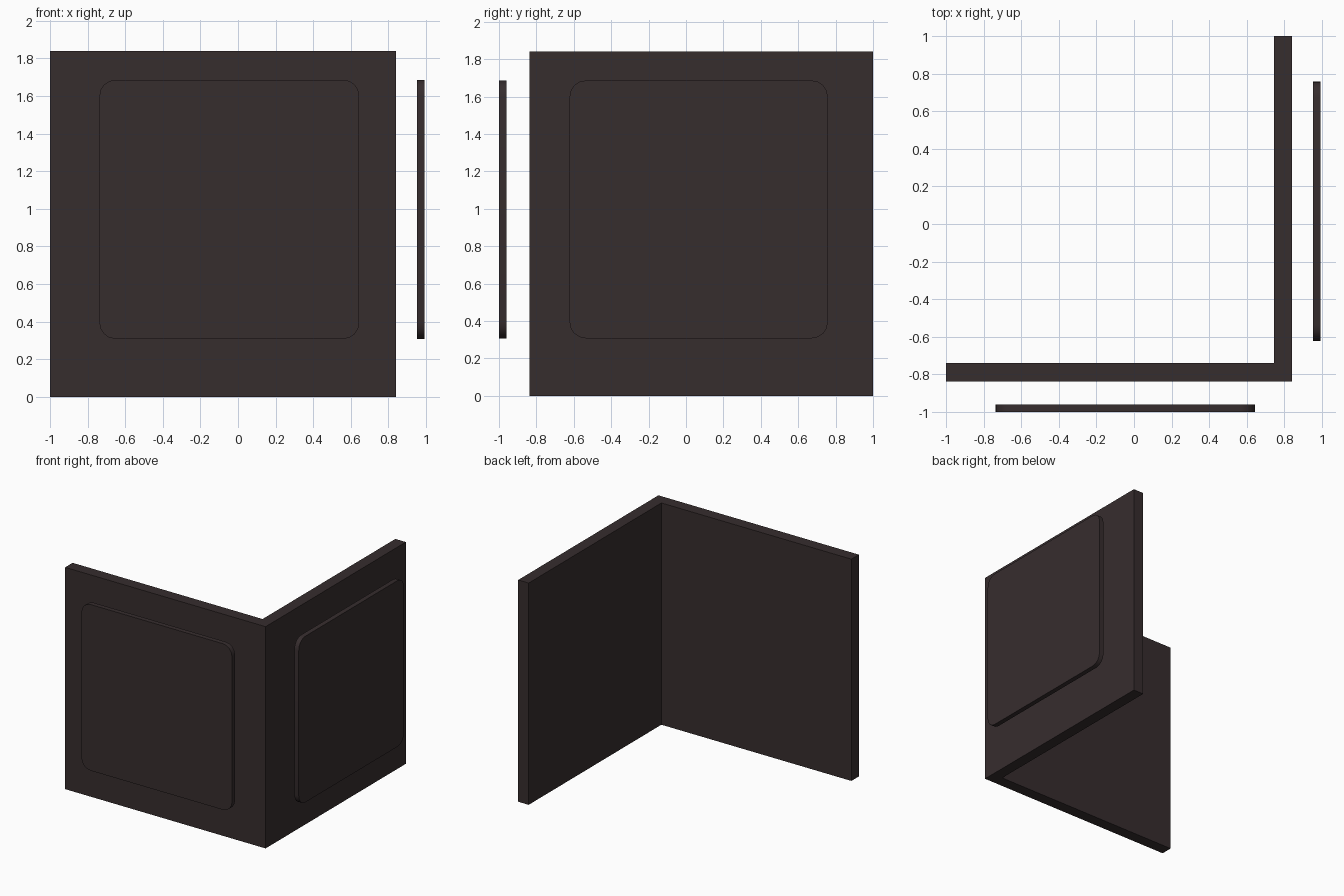
import bpy, bmesh, math

if "Cube" in bpy.data.objects:
    bpy.data.objects.remove(bpy.data.objects["Cube"])

mat = bpy.data.materials.new("dark_brown")
mat.diffuse_color = (0.037, 0.026, 0.027, 1)
mat.use_nodes = True
mat.node_tree.nodes["Principled BSDF"].inputs["Base Color"].default_value = mat.diffuse_color


def extrude_profile(name, points, offset):
    """Closed solid from a planar outline swept by an offset vector."""
    bm = bmesh.new()
    face = bm.faces.new([bm.verts.new(p) for p in points])
    res = bmesh.ops.extrude_face_region(bm, geom=[face], use_keep_orig=True)
    bmesh.ops.translate(bm, vec=offset,
                        verts=[v for v in res["geom"] if isinstance(v, bmesh.types.BMVert)])
    bmesh.ops.recalc_face_normals(bm, faces=bm.faces[:])
    mesh = bpy.data.meshes.new(name)
    bm.to_mesh(mesh)
    bm.free()
    mesh.materials.append(mat)
    obj = bpy.data.objects.new(name, mesh)
    bpy.context.collection.objects.link(obj)
    return obj


def rounded_rect(u0, u1, v0, v1, r, steps=4):
    """Outline points of a rectangle with rounded corners."""
    pts = []
    corners = [(u1 - r, v1 - r), (u0 + r, v1 - r), (u0 + r, v0 + r), (u1 - r, v0 + r)]
    for q, (cu, cv) in enumerate(corners):
        for i in range(steps + 1):
            a = math.pi / 2 * (q + i / steps)
            pts.append((cu + r * math.cos(a), cv + r * math.sin(a)))
    return pts


# L-shaped corner wall
outline = [(-1, -0.838), (0.84, -0.838), (0.84, 1), (0.744, 1), (0.744, -0.74), (-1, -0.74)]
extrude_profile("corner_wall", [(x, y, 0) for x, y in outline], (0, 0, 1.84))

# Rounded panels floating just outside each wall
front = rounded_rect(-0.737, 0.645, 0.308, 1.686, 0.085)
side = rounded_rect(-0.622, 0.758, 0.308, 1.686, 0.085)
panels = [
    extrude_profile("front_panel", [(u, -1, v) for u, v in front], (0, 0.04, 0)),
    extrude_profile("side_panel", [(0.993, u, v) for u, v in side], (-0.04, 0, 0)),
]

# Smooth the rounded corners, keep the panel rims sharp
for panel in panels:
    bpy.ops.object.select_all(action='DESELECT')
    panel.select_set(True)
    bpy.context.view_layer.objects.active = panel
    bpy.ops.object.shade_smooth_by_angle(angle=math.radians(40))
